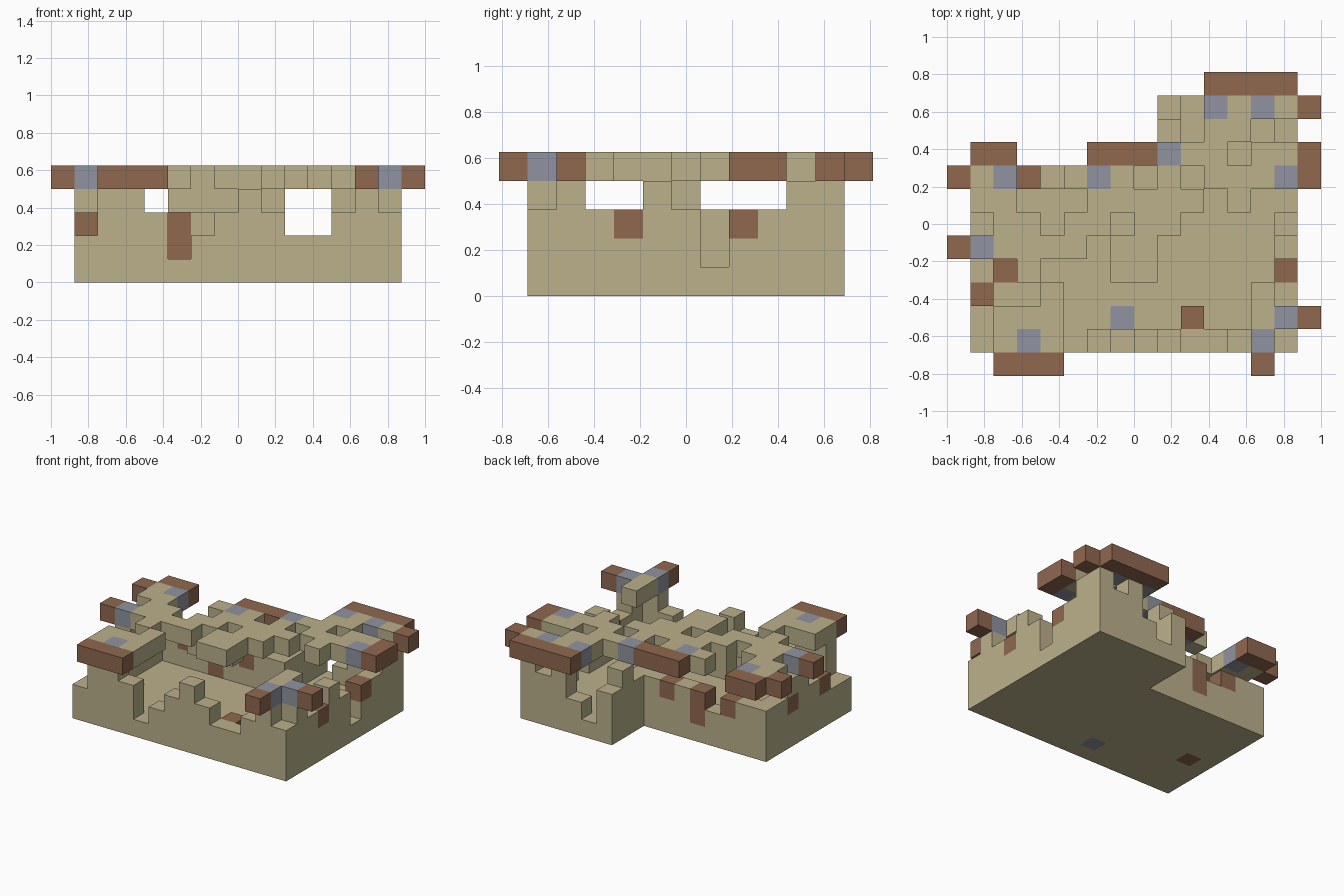
import bpy
import bmesh
from mathutils import Vector

cube = bpy.data.objects.get("Cube")
if cube:
    bpy.data.objects.remove(cube, do_unlink=True)

UNIT = 0.125
ORIGIN = Vector((-1.0, -0.8125, 0.0))


def material(name, rgb):
    mat = bpy.data.materials.new(name)
    mat.use_nodes = True
    colour = (*rgb, 1.0)
    mat.diffuse_color = colour
    bsdf = next(n for n in mat.node_tree.nodes if n.type == "BSDF_PRINCIPLED")
    bsdf.inputs["Base Color"].default_value = colour
    return mat


MATERIALS = [
    material("sand", (0.5, 0.44, 0.26)),
    material("brown_wood", (0.28, 0.138, 0.078)),
    material("blue_grey", (0.28, 0.293, 0.352)),
]
SAND, BROWN, GREY = range(len(MATERIALS))


def build_blocks(name, cells):
    """Make one mesh from unit blocks, keeping only the outer faces."""
    bm = bmesh.new()
    for cell, mat in cells.items():
        centre = Vector(cell) + Vector((0.5, 0.5, 0.5))
        for axis in range(3):
            for sign in (-1, 1):
                normal = Vector((0, 0, 0))
                normal[axis] = sign
                if tuple(int(a + b) for a, b in zip(cell, normal)) in cells:
                    continue
                u = Vector((0, 0, 0))
                u[(axis + 1) % 3] = 0.5
                v = normal.cross(u)
                middle = centre + normal * 0.5
                corners = (middle - u - v, middle + u - v, middle + u + v, middle - u + v)
                face = bm.faces.new([bm.verts.new(ORIGIN + c * UNIT) for c in corners])
                face.material_index = mat
    bmesh.ops.remove_doubles(bm, verts=bm.verts, dist=UNIT / 100)
    mesh = bpy.data.meshes.new(name)
    bm.to_mesh(mesh)
    bm.free()
    for mat in MATERIALS:
        mesh.materials.append(mat)
    obj = bpy.data.objects.new(name, mesh)
    bpy.context.collection.objects.link(obj)
    return obj


# L-shaped floor, one block thick
heights = {(x, y): 1 for x in range(1, 15) for y in range(1, 12) if y < 9 or x > 8}


def wall(start, step, profile):
    """Raise a run of cells to the heights in the profile."""
    x, y = start
    for h in profile:
        heights[x, y] = int(h)
        x, y = x + step[0], y + step[1]


# Crumbling outer walls
wall((1, 1), (1, 0), "24431234322343")   # front
wall((14, 1), (0, 1), "34334313344")     # left side
wall((1, 1), (0, 1), "22334433")         # right side
wall((1, 8), (1, 0), "333233333")        # back of the low wing
wall((9, 9), (0, 1), "343")              # side of the rear wing
wall((9, 11), (1, 0), "312434")          # back of the rear wing
heights[10, 2] = 2

body = {(x, y, z): SAND for (x, y), h in heights.items() for z in range(h)}

# Blocks hanging under the middle of the roof
for x in (5, 6, 7):
    body[x, 6, 3] = SAND

# Coloured blocks in the walls and floor
for cell in ((1, 3, 2), (1, 6, 2), (3, 8, 2), (5, 8, 1), (5, 8, 2), (7, 8, 2),
             (14, 4, 2), (14, 8, 2), (10, 2, 1), (2, 4, 0)):
    body[cell] = BROWN
body[7, 2, 0] = GREY

build_blocks("walls_and_floor", body)

# Broken roof slab with overhanging ends: s sand, b brown, g blue grey
ROOF = (
    "...........bbbb.",
    "...........gsgsb",
    "...........ss...",
    ".bb...bbbgss.ssb",
    "bsg..sgs.s.sssgb",
    ".ss...sssss.s...",
    "..ss.ss.ss......",
    "bgssss.ss.......",
    "...s...ss.......",
    "....s........s..",
    "..sss........sgb",
    "..sgs........g..",
    "..bbb........b..",
)
KEY = {"s": SAND, "b": BROWN, "g": GREY}
roof = {(x, y, 4): KEY[c]
        for y, row in enumerate(reversed(ROOF))
        for x, c in enumerate(row) if c in KEY}
build_blocks("roof_slab", roof)
